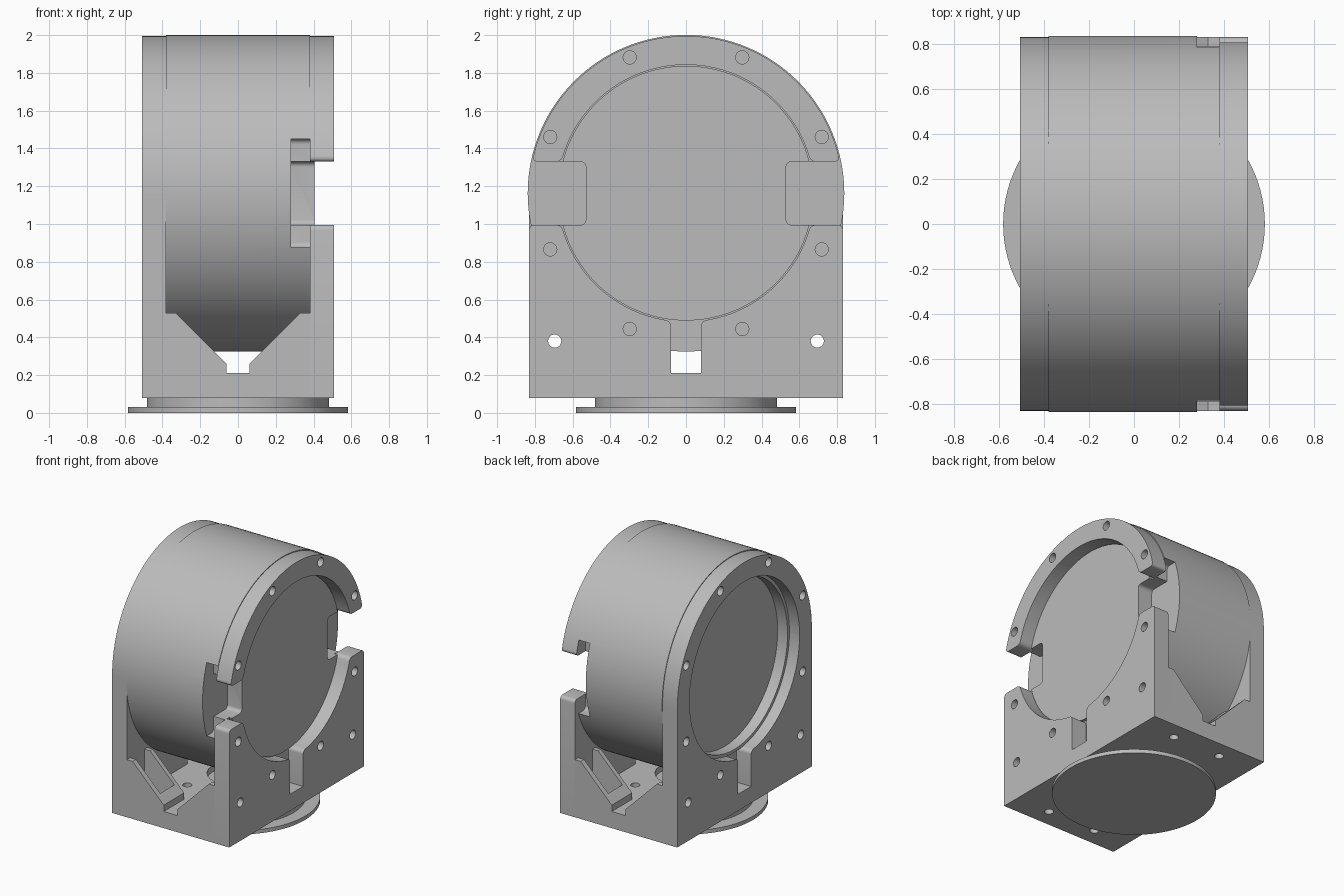
import bpy, bmesh
from math import sin, cos, asin, pi, radians
from mathutils import Matrix

cube = bpy.data.objects.get("Cube")
if cube:
    bpy.data.objects.remove(cube, do_unlink=True)

metal = bpy.data.materials.new("machined grey")
metal.use_nodes = True
grey = (0.5, 0.5, 0.5, 1)
metal.diffuse_color = grey
metal.node_tree.nodes["Principled BSDF"].inputs["Base Color"].default_value = grey

AXIS = 1.163              # height of the drum axis
BORE, OUTER = 0.68, 0.832
INNER_X, OUTER_X = 0.38, 0.507
FLOOR, BOTTOM = 0.21, 0.08


def finish(name, bm):
    bmesh.ops.recalc_face_normals(bm, faces=bm.faces)
    mesh = bpy.data.meshes.new(name)
    bm.to_mesh(mesh)
    bm.free()
    mesh.materials.append(metal)
    ob = bpy.data.objects.new(name, mesh)
    bpy.context.collection.objects.link(ob)
    return ob


def prism(name, pts, a, b, axis="x", band=None, radius=0.028):
    """Extrude a profile along x (points y,z) or y (points x,z); round corners inside a height band."""
    place = (lambda p, t: (t, p[0], p[1])) if axis == "x" else (lambda p, t: (p[0], t, p[1]))
    bm = bmesh.new()
    face = bm.faces.new([bm.verts.new(place(p, a)) for p in pts])
    new = bmesh.ops.extrude_face_region(bm, geom=[face])["geom"]
    shift = (b - a, 0, 0) if axis == "x" else (0, b - a, 0)
    bmesh.ops.translate(bm, vec=shift, verts=[v for v in new if isinstance(v, bmesh.types.BMVert)])
    bmesh.ops.recalc_face_normals(bm, faces=bm.faces)
    if band:
        corners = [e for e in bm.edges
                   if abs(e.verts[0].co.x - e.verts[1].co.x) > 0.01
                   and band[0] < e.verts[0].co.z < band[1]
                   and e.calc_face_angle(0) > 0.6]
        bmesh.ops.bevel(bm, geom=corners, offset=radius, segments=5, profile=0.5, affect="EDGES")
    return finish(name, bm)


def box_pts(u0, u1, v0, v1):
    return [(u0, v0), (u1, v0), (u1, v1), (u0, v1)]


def arc(r, a, b, n):
    return [(r * cos(a + (b - a) * i / n), AXIS + r * sin(a + (b - a) * i / n)) for i in range(n + 1)]


def lathe(name, pts, matrix, steps=128):
    """Spin (height, radius) points about the local z axis."""
    bm = bmesh.new()
    vs = [bm.verts.new((r, 0, h)) for h, r in pts]
    es = [bm.edges.new(pair) for pair in zip(vs, vs[1:])]
    bmesh.ops.spin(bm, geom=vs + es, cent=(0, 0, 0), axis=(0, 0, 1), angle=2 * pi, steps=steps)
    bmesh.ops.remove_doubles(bm, verts=bm.verts, dist=0.0001)
    bm.transform(matrix)
    return finish(name, bm)


def drill(name, holes):
    """Cutter mesh with one cylinder per (centre, axis, radius, length)."""
    bm = bmesh.new()
    for centre, axis, r, length in holes:
        turn = Matrix.Rotation(pi / 2, 4, "Y") if axis == "x" else Matrix()
        bmesh.ops.create_cone(bm, cap_ends=True, segments=24, radius1=r, radius2=r,
                              depth=length, matrix=Matrix.Translation(centre) @ turn)
    return finish(name, bm)


def cut(ob, cutter, keep=False):
    mod = ob.modifiers.new("cut", "BOOLEAN")
    mod.operation, mod.solver, mod.object = "DIFFERENCE", "EXACT", cutter
    bpy.context.view_layer.objects.active = ob
    bpy.ops.object.modifier_apply(modifier=mod.name)
    if not keep:
        bpy.data.objects.remove(cutter, do_unlink=True)


def upper_profile(z):
    d = z - AXIS
    a, b = asin(d / OUTER), asin(d / BORE)
    return arc(OUTER, a, pi - a, 72) + arc(BORE, pi - b, b, 60)


def lower_profile(z, slot=0.08):
    b = asin((z - AXIS) / BORE)
    s = -pi / 2 + asin(slot / BORE)
    return ([(-OUTER, BOTTOM), (OUTER, BOTTOM), (OUTER, z)] + arc(BORE, b, s, 30)
            + [(slot, FLOOR), (-slot, FLOOR)] + arc(BORE, -pi - s, -pi - b, 30)
            + [(-OUTER, z)])


# End plates: the left one is split by side notches, the right one is a full ring
left_lower = prism("left_plate_lower", lower_profile(0.995), INNER_X, OUTER_X, band=(0.3, 1.1))
left_upper = prism("left_plate_upper", upper_profile(1.33), INNER_X, OUTER_X, band=(1.2, 1.5))
right_lower = prism("right_plate_lower", lower_profile(AXIS), -OUTER_X, -INNER_X, band=(0.3, 0.6))
right_upper = prism("right_plate_upper", upper_profile(AXIS), -OUTER_X, -INNER_X)

# Blind bolt circle and two through holes in each plate
for side, plates in ((1, (left_lower, left_upper)), (-1, (right_lower, right_upper))):
    holes = []
    for k in range(8):
        ang = radians(22.5 + 45 * k)
        holes.append(((side * OUTER_X, 0.778 * cos(ang), AXIS + 0.778 * sin(ang)), "x", 0.035, 0.18))
    holes += [((side * 0.44, y, 0.38), "x", 0.035, 0.4) for y in (-0.695, 0.695)]
    cutter = drill("bolt_cutter", holes)
    cut(plates[0], cutter, keep=True)
    cut(plates[1], cutter)

# Drum with a stepped recess on the right and a raised disc on the left
to_x = Matrix.Translation((0, 0, AXIS)) @ Matrix.Rotation(pi / 2, 4, "Y")
drum = lathe("drum", [(-0.335, 0), (-0.335, 0.655), (-0.42, 0.655), (-0.42, 0.679),
                      (-INNER_X, 0.679), (-INNER_X, 0.838), (INNER_X, 0.838),
                      (INNER_X, 0.674), (0.405, 0.674), (0.405, 0)], to_x)

# Side notches and the wider clearance pockets behind the plate
for s in (-1, 1):
    y0, y1 = sorted((s * 0.53, s))
    cut(drum, prism("notch_cutter", box_pts(y0, y1, 0.995, 1.33), 0.28, 0.6, band=(0.9, 1.4)))
    y0, y1 = sorted((s * 0.70, s))
    cut(drum, prism("pocket_cutter", box_pts(y0, y1, 0.875, 1.45), 0.28, 0.6, band=(0.8, 1.5)))

# Base floor with mounting holes
base = prism("base_floor", box_pts(-OUTER, OUTER, BOTTOM, FLOOR), -INNER_X, INNER_X)
signs = [(a, b) for a in (-1, 1) for b in (-1, 1)]
holes = [((a * 0.21, b * 0.69, 0.15), "z", 0.033, 0.3) for a, b in signs]
holes += [((a * 0.18, b * 0.37, FLOOR), "z", 0.033, 0.16) for a, b in signs]
holes.append(((0, 0, FLOOR), "z", 0.22, 0.1))
cut(base, drill("floor_cutter", holes))

# Corner gussets: two triangular walls and a toe bar around an open pocket
for a, b in signs:
    tag = ("left" if a > 0 else "right") + ("_back" if b > 0 else "_front")
    wall = [(a * x, z) for x, z in ((INNER_X, FLOOR), (0.06, FLOOR), (0.06, 0.26),
                                    (0.33, 0.53), (INNER_X, 0.53))]
    toe = [(a * x, z) for x, z in ((0.12, FLOOR), (0.06, FLOOR), (0.06, 0.26), (0.12, 0.32))]
    prism(tag + "_gusset_outer", wall, b * 0.79, b * OUTER, "y")
    prism(tag + "_gusset_inner", wall, b * 0.58, b * 0.615, "y")
    prism(tag + "_gusset_toe", toe, b * 0.615, b * 0.79, "y")

# Round foot flange
lathe("foot_flange", [(0, 0), (0, 0.583), (0.03, 0.583), (0.03, 0.483),
                      (BOTTOM, 0.483), (BOTTOM, 0)], Matrix(), 96)

# Smooth curved walls, crisp edges
bpy.ops.object.select_all(action="DESELECT")
for ob in bpy.context.collection.objects:
    if ob.type == "MESH" and metal.name in ob.data.materials:
        ob.select_set(True)
        bpy.context.view_layer.objects.active = ob
bpy.ops.object.shade_smooth_by_angle(angle=radians(30))
